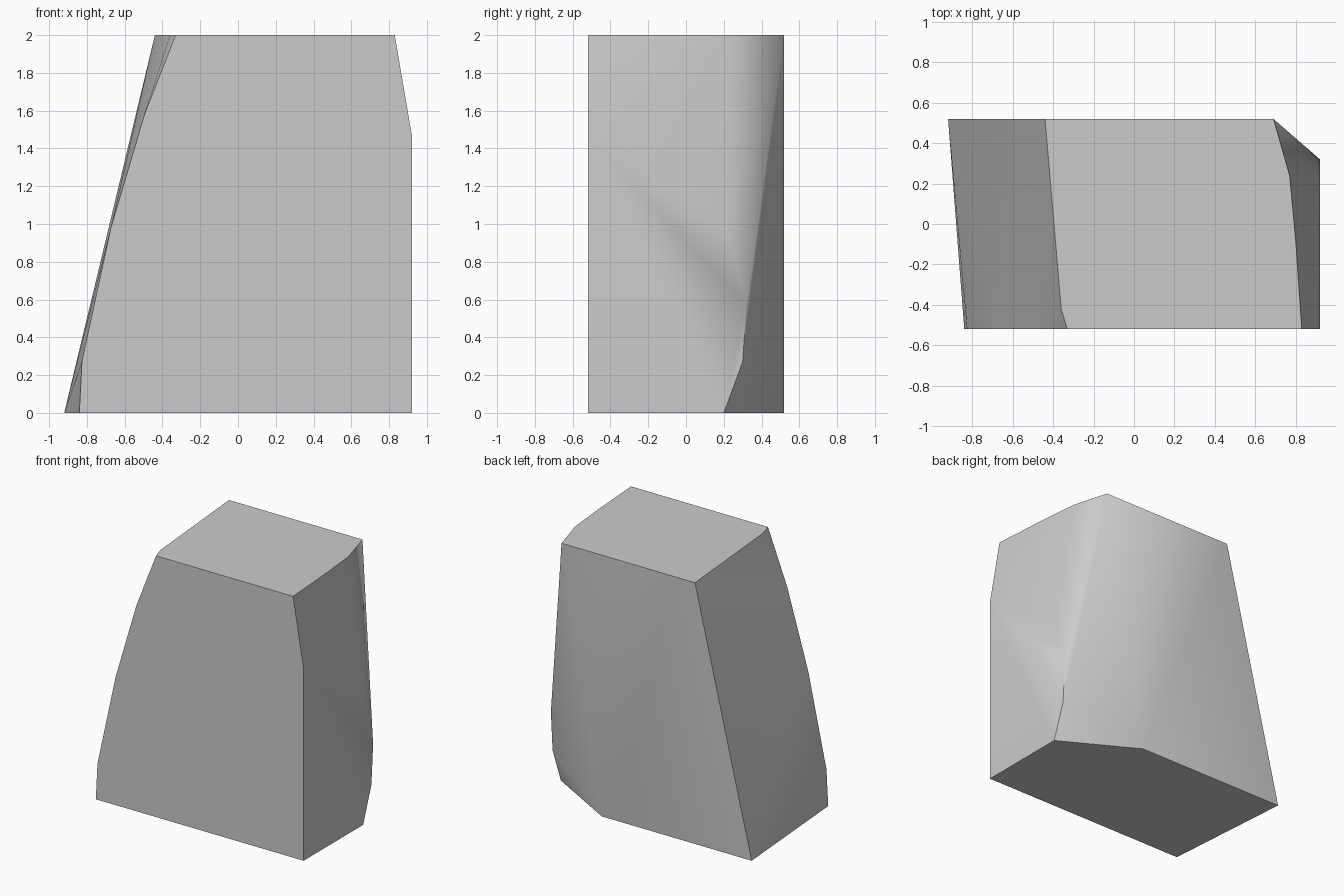
import bpy
import bmesh
from math import radians

cube = bpy.data.objects.get("Cube")
if cube:
    bpy.data.objects.remove(cube, do_unlink=True)

HALF_DEPTH = 0.52
HEIGHT = 2.0
SIDE = 0.92

# Stone colour
stone = bpy.data.materials.new("grey stone")
stone.use_nodes = True
grey = (0.6, 0.6, 0.6, 1)
stone.diffuse_color = grey
stone.node_tree.nodes["Principled BSDF"].inputs["Base Color"].default_value = grey

# Flat front outline (x, z), bowed along its -x edge
front = [(-0.84, 0), (-0.826, 0.275), (-0.673, 0.98), (-0.495, 1.58),
         (-0.33, HEIGHT), (0.83, HEIGHT), (SIDE, 1.47), (SIDE, 0)]
# Flat back outline (x, z), a leaning four-sided panel
back = [(-SIDE, 0), (-0.44, HEIGHT), (0.69, HEIGHT), (0.35, 0)]
# Worn rim of the +x side (y, z)
side = [(0.2, 0), (0.3, 0.27), (0.32, 0.57), (0.22, 0.95)]
# Rounding of the top edges (x, y)
top = [(-0.36, -0.42), (0.80, -0.08), (0.77, 0.24)]

points = [(x, -HALF_DEPTH, z) for x, z in front]
points += [(x, HALF_DEPTH, z) for x, z in back]
points += [(SIDE, y, z) for y, z in side]
points += [(x, y, HEIGHT) for x, y in top]

# Wrap the outlines into one solid block
bm = bmesh.new()
for p in points:
    bm.verts.new(p)
hull = bmesh.ops.convex_hull(bm, input=bm.verts)
loose = [g for g in hull["geom_interior"] if isinstance(g, bmesh.types.BMVert)]
bmesh.ops.delete(bm, geom=list(set(loose)), context='VERTS')
bmesh.ops.dissolve_limit(bm, angle_limit=radians(0.5), verts=bm.verts, edges=bm.edges)
bmesh.ops.recalc_face_normals(bm, faces=bm.faces)
mesh = bpy.data.meshes.new("stone_block")
bm.to_mesh(mesh)
bm.free()
mesh.materials.append(stone)

block = bpy.data.objects.new("stone_block", mesh)
bpy.context.collection.objects.link(block)

# Soft shading across gentle bends, crisp rims
bpy.ops.object.select_all(action='DESELECT')
block.select_set(True)
bpy.context.view_layer.objects.active = block
bpy.ops.object.shade_smooth_by_angle(angle=radians(45))
